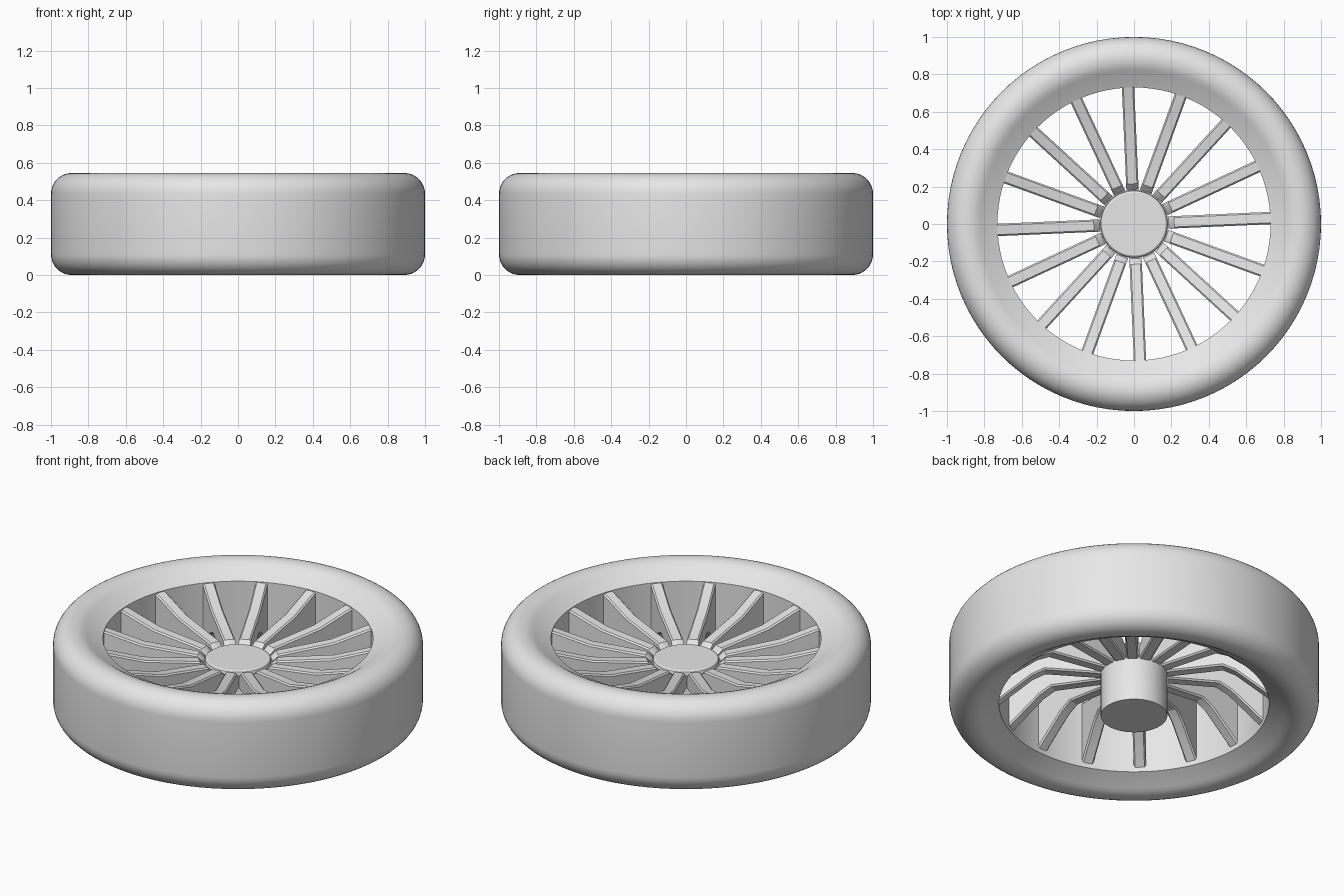
import bpy, bmesh, math
from mathutils import Matrix, Vector

if "Cube" in bpy.data.objects:
    bpy.data.objects.remove(bpy.data.objects["Cube"])

HEIGHT = 0.545
SPOKES = 16

grey = bpy.data.materials.new("light grey")
grey.diffuse_color = (0.8, 0.8, 0.8, 1)
grey.use_nodes = True
grey.node_tree.nodes["Principled BSDF"].inputs["Base Color"].default_value = grey.diffuse_color


def finish(bm, name):
    """Turn a bmesh into a named object with smooth shading and sharp edges."""
    bmesh.ops.recalc_face_normals(bm, faces=bm.faces[:])
    mesh = bpy.data.meshes.new(name)
    bm.to_mesh(mesh)
    bm.free()
    mesh.materials.append(grey)
    obj = bpy.data.objects.new(name, mesh)
    bpy.context.collection.objects.link(obj)
    bpy.ops.object.select_all(action='DESELECT')
    obj.select_set(True)
    bpy.context.view_layer.objects.active = obj
    bpy.ops.object.shade_smooth_by_angle(angle=math.radians(32))
    return obj


def lathe(name, profile, closed, steps=96):
    """Spin an (r, z) profile around the z axis."""
    bm = bmesh.new()
    verts = [bm.verts.new((r, 0, z)) for r, z in profile]
    edges = [bm.edges.new(pair) for pair in zip(verts, verts[1:])]
    if closed:
        edges.append(bm.edges.new((verts[-1], verts[0])))
    bmesh.ops.spin(bm, geom=verts + edges, cent=(0, 0, 0), axis=(0, 0, 1),
                   angle=math.tau, steps=steps, use_duplicate=False)
    bmesh.ops.remove_doubles(bm, verts=bm.verts[:], dist=0.0002)
    return finish(bm, name)


# Wheel ring: rounded shoulders, sloped lips, straight inner wall
shoulder = [(0.89 + 0.11 * math.cos(a), HEIGHT - 0.11 + 0.11 * math.sin(a))
            for a in (math.radians(d) for d in range(0, 91, 10))]
lip = [(0.862, 0.542), (0.84, 0.534), (0.82, 0.523), (0.80, 0.51), (0.73, 0.474)]
upper = shoulder + lip
lower = [(r, HEIGHT - z) for r, z in reversed(upper)]
lathe("wheel_ring", upper + lower, closed=True)

# Hub: solid drum, slightly eased at its top edge
lathe("hub", [(0, 0), (0.18, 0), (0.18, 0.345), (0.177, 0.354),
              (0.168, 0.36), (0, 0.36)], closed=False, steps=48)

# Spokes: bent arms that deepen into tall webs at the ring
side = [(0.15, 0.25), (0.48, 0.285), (0.55, 0.25), (0.74, 0.09),
        (0.74, 0.472), (0.71, 0.464), (0.52, 0.405), (0.215, 0.368),
        (0.185, 0.335), (0.15, 0.33)]
half_width = 0.033
bm = bmesh.new()
face = bm.faces.new([bm.verts.new((r, -half_width, z)) for r, z in side])
moved = bmesh.ops.extrude_face_region(bm, geom=[face])["geom"]
bmesh.ops.translate(bm, vec=Vector((0, 2 * half_width, 0)),
                    verts=[g for g in moved if isinstance(g, bmesh.types.BMVert)])
# Eased long edges of the arm
rails = [e for e in bm.edges
         if abs(e.verts[0].co.y - e.verts[1].co.y) < 1e-5
         and max(v.co.x for v in e.verts) > 0.2
         and min(v.co.x for v in e.verts) < 0.735]
bmesh.ops.bevel(bm, geom=rails, offset=0.008, segments=1, affect='EDGES')
spoke = finish(bm, "spoke")
for i in range(SPOKES):
    obj = spoke if i == 0 else spoke.copy()
    if i:
        bpy.context.collection.objects.link(obj)
    obj.matrix_world = Matrix.Rotation(math.radians(2.5) + math.tau * i / SPOKES, 4, 'Z')
